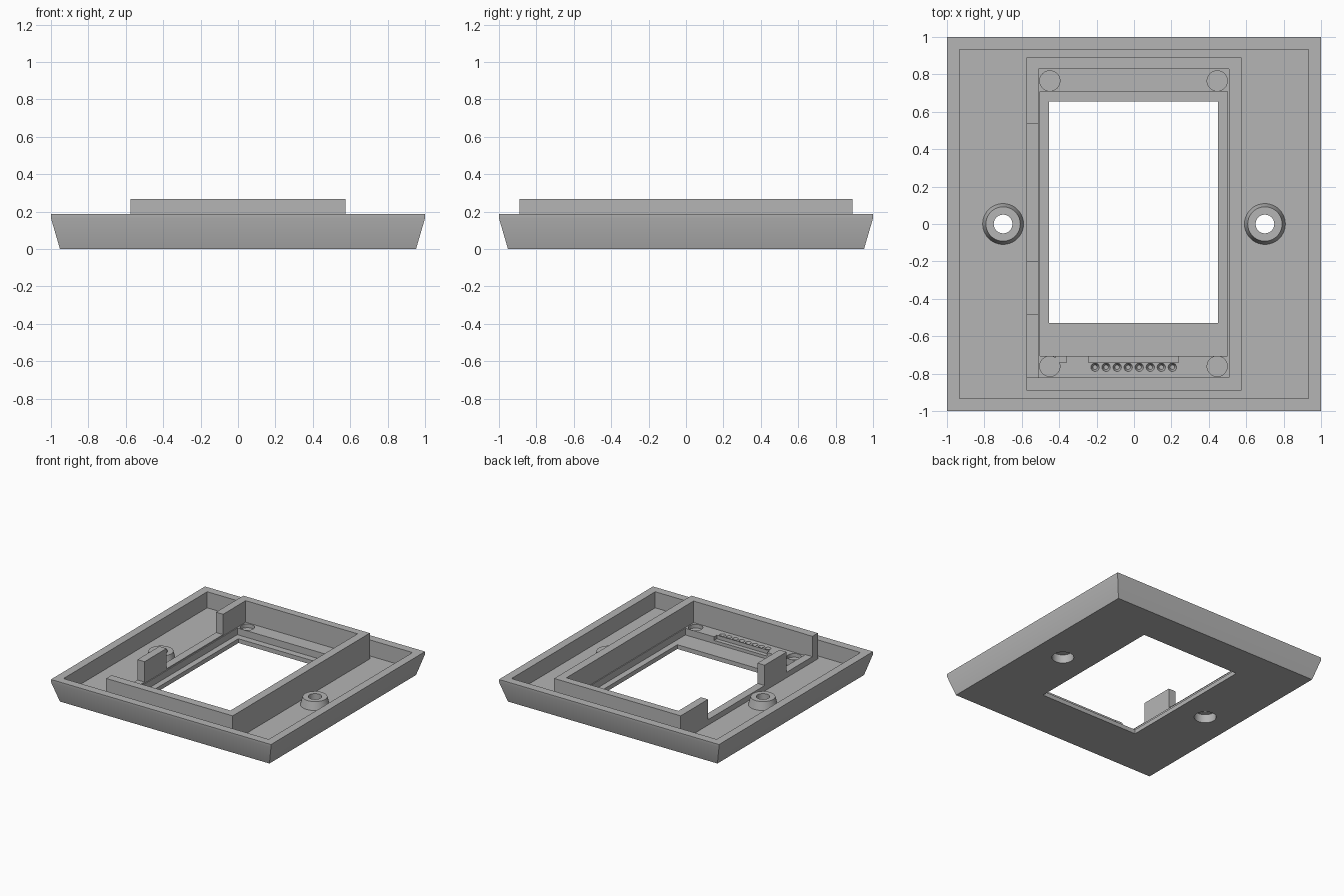
import bpy
import bmesh
from mathutils import Matrix

old = bpy.data.objects.get("Cube")
if old:
    bpy.data.objects.remove(old, do_unlink=True)

grey = bpy.data.materials.new("mid_grey")
grey.use_nodes = True
tone = (0.46, 0.46, 0.46, 1)
grey.diffuse_color = tone
grey.node_tree.nodes["Principled BSDF"].inputs["Base Color"].default_value = tone


def make(name, bm):
    bmesh.ops.recalc_face_normals(bm, faces=bm.faces)
    mesh = bpy.data.meshes.new(name)
    bm.to_mesh(mesh)
    bm.free()
    mesh.materials.append(grey)
    ob = bpy.data.objects.new(name, mesh)
    bpy.context.collection.objects.link(ob)
    return ob


def box(name, x0, x1, y0, y1, z0, z1):
    bm = bmesh.new()
    bmesh.ops.create_cube(bm, size=1)
    bmesh.ops.scale(bm, vec=(x1 - x0, y1 - y0, z1 - z0), verts=bm.verts)
    bmesh.ops.translate(bm, vec=((x0 + x1) / 2, (y0 + y1) / 2, (z0 + z1) / 2), verts=bm.verts)
    return make(name, bm)


def cone(name, x, y, z0, z1, r0, r1, sides=40):
    bm = bmesh.new()
    bmesh.ops.create_cone(bm, cap_ends=True, segments=sides, radius1=r0, radius2=r1,
                          depth=z1 - z0, matrix=Matrix.Translation((x, y, (z0 + z1) / 2)))
    return make(name, bm)


def square_loft(name, levels):
    """Stack of squares given as (half width, height)."""
    bm = bmesh.new()
    rings = [[bm.verts.new((sx * h, sy * h, z)) for sx, sy in ((-1, -1), (1, -1), (1, 1), (-1, 1))]
             for h, z in levels]
    for low, high in zip(rings, rings[1:]):
        for i in range(4):
            j = (i + 1) % 4
            bm.faces.new((low[i], low[j], high[j], high[i]))
    bm.faces.new(rings[0])
    bm.faces.new(rings[-1])
    return make(name, bm)


def carve(target, cutters):
    """Subtract each cutter and bake the result."""
    for c in cutters:
        c.hide_render = True
        mod = target.modifiers.new("cut", 'BOOLEAN')
        mod.operation = 'DIFFERENCE'
        mod.solver = 'EXACT'
        mod.object = c
    deps = bpy.context.evaluated_depsgraph_get()
    deps.update()
    mesh = bpy.data.meshes.new_from_object(target.evaluated_get(deps))
    target.modifiers.clear()
    target.data = mesh


# Main solids
tray = square_loft("tray", [(0.952, 0), (1, 0.165), (1, 0.187)])
frame = box("inner_frame", -0.575, 0.575, -0.89, 0.89, 0.045, 0.267)
bosses = [cone(side + "_screw_boss", x, 0, 0.045, 0.12, 0.112, 0.092)
          for side, x in (("right", -0.7), ("left", 0.7))]

# Window and stepped screen recess, shared by tray and frame
shared = [
    box("window_cutter", -0.455, 0.45, -0.53, 0.655, -0.1, 0.5),
    box("recess_cutter", -0.503, 0.5, -0.705, 0.709, 0.035, 0.5),
]

# Pocket, wall notches, corner pits and connector pits of the frame
frame_cuts = [
    box("pocket_cutter", -0.51, 0.507, -0.822, 0.828, 0.09, 0.5),
    box("long_notch_cutter", -0.7, -0.5, -0.2, 0.535, 0.1, 0.5),
    box("short_notch_cutter", -0.7, -0.5, -0.82, -0.485, 0.1, 0.5),
    box("connector_slot_cutter", -0.243, 0.238, -0.74, -0.69, 0.06, 0.5),
    box("small_slot_cutter", -0.42, -0.36, -0.74, -0.69, 0.06, 0.5),
]
for x in (-0.45, 0.445):
    for y in (-0.761, 0.765):
        frame_cuts.append(cone("corner_pit_cutter", x, y, 0.06, 0.15, 0.054, 0.054))
for i in range(8):
    frame_cuts.append(cone("pin_pit_cutter", -0.208 + 0.059 * i, -0.766, 0.06, 0.12,
                           0.012, 0.033, 16))

# Screw holes with a wider counterbore underneath
holes = []
for x in (-0.7, 0.7):
    holes.append(cone("screw_hole_cutter", x, 0, -0.1, 0.3, 0.05, 0.05))
    holes.append(cone("counterbore_cutter", x, 0, -0.1, 0.07, 0.083, 0.083))

cavity = box("cavity_cutter", -0.933, 0.933, -0.933, 0.933, 0.055, 0.5)
carve(tray, [cavity] + shared + holes)
carve(frame, shared + frame_cuts)
for boss in bosses:
    carve(boss, holes)

for c in [cavity] + shared + frame_cuts + holes:
    bpy.data.objects.remove(c, do_unlink=True)

# Round surfaces shade smoothly, edges stay sharp
for ob in bpy.context.selected_objects:
    ob.select_set(False)
for ob in bosses + [frame, tray]:
    ob.select_set(True)
bpy.context.view_layer.objects.active = tray
bpy.ops.object.shade_smooth_by_angle(angle=0.5)
